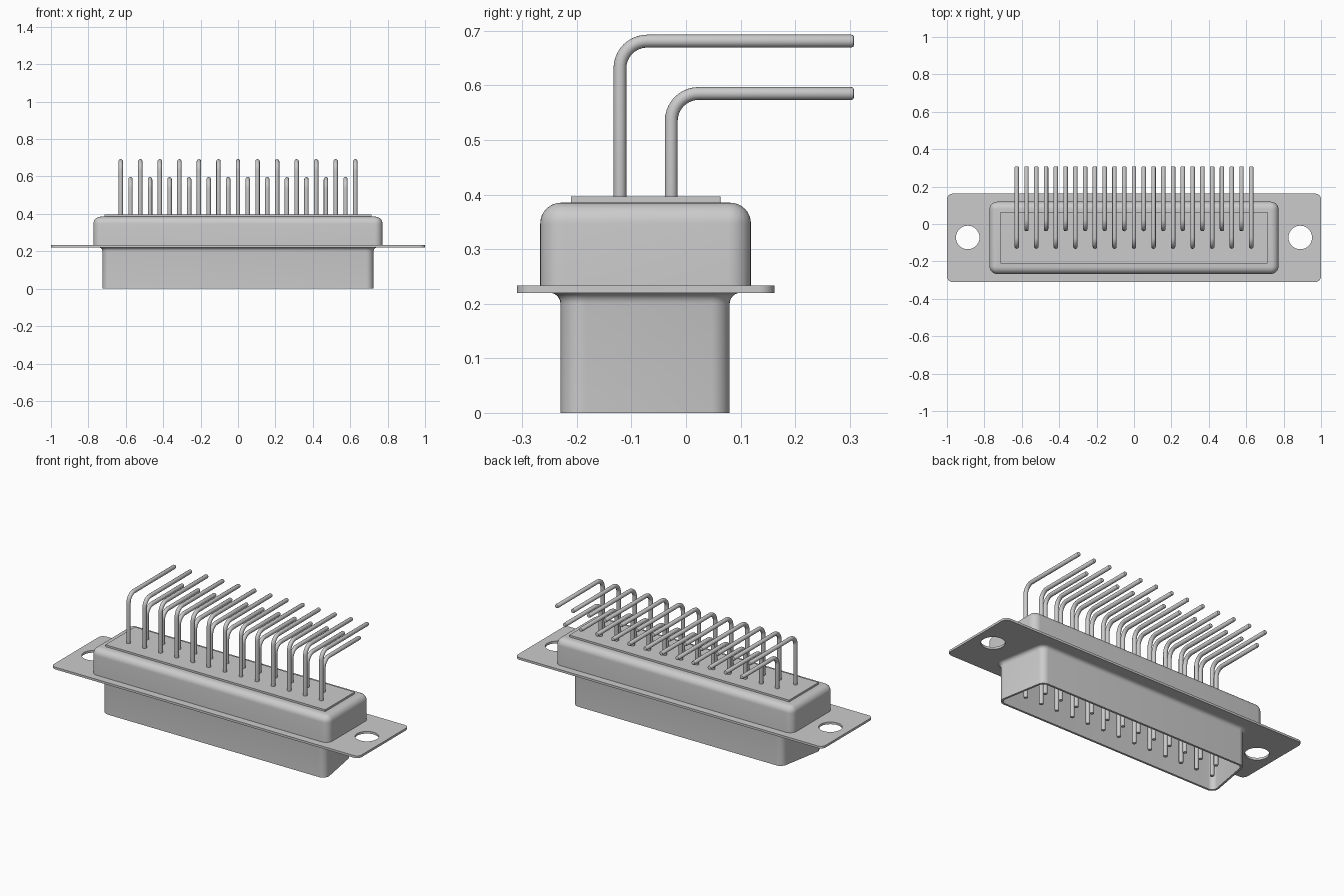
import bpy, bmesh
from math import pi, sin, cos, atan2, radians
from mathutils import Vector

if "Cube" in bpy.data.objects:
    bpy.data.objects.remove(bpy.data.objects["Cube"])


def rounded(centres, r, n=8):
    """Outline around counter-clockwise corner centres, rounded with radius r."""
    pts = []
    for i, c in enumerate(centres):
        p, q = centres[i - 1], centres[(i + 1) % len(centres)]
        a = atan2(c[1] - p[1], c[0] - p[0]) - pi / 2
        b = atan2(q[1] - c[1], q[0] - c[0]) - pi / 2
        sweep = (b - a) % (2 * pi)
        for k in range(n + 1):
            t = a + sweep * k / n
            pts.append((c[0] + r * cos(t), c[1] + r * sin(t)))
    return pts


def box_centres(hx, y0, y1, r):
    x = hx - r
    return [(-x, y0 + r), (x, y0 + r), (x, y1 - r), (-x, y1 - r)]


def loft(name, rings):
    """Skin equal-length rings of 3D points and cap both ends."""
    bm = bmesh.new()
    loops = [[bm.verts.new(p) for p in ring] for ring in rings]
    n = len(loops[0])
    for a, b in zip(loops, loops[1:]):
        for i in range(n):
            j = (i + 1) % n
            bm.faces.new((a[i], a[j], b[j], b[i]))
    bm.faces.new(loops[0][::-1])
    bm.faces.new(loops[-1])
    bmesh.ops.recalc_face_normals(bm, faces=bm.faces)
    mesh = bpy.data.meshes.new(name)
    bm.to_mesh(mesh)
    bm.free()
    ob = bpy.data.objects.new(name, mesh)
    bpy.context.collection.objects.link(ob)
    return ob


def stack(name, centres, profile):
    """Loft through (radius, z) steps around fixed corner centres."""
    return loft(name, [[(x, y, z) for x, y in rounded(centres, r)] for r, z in profile])


def smooth(ob):
    bpy.ops.object.select_all(action='DESELECT')
    ob.select_set(True)
    bpy.context.view_layer.objects.active = ob
    bpy.ops.object.shade_smooth_by_angle(angle=radians(35))


# Mounting flange with two screw holes
flange = stack("mounting_flange", box_centres(1.0, -0.31, 0.162, 0.03),
               [(0.03, 0.22), (0.03, 0.233)])
for side in (-1, 1):
    ring = [(side * 0.889 + 0.063 * cos(2 * pi * k / 40), -0.072 + 0.063 * sin(2 * pi * k / 40))
            for k in range(40)]
    cutter = loft("hole_cutter", [[(x, y, z) for x, y in ring] for z in (0.15, 0.3)])
    mod = flange.modifiers.new("hole", 'BOOLEAN')
    mod.operation = 'DIFFERENCE'
    mod.solver = 'EXACT'
    mod.object = cutter
    bpy.context.view_layer.objects.active = flange
    bpy.ops.object.modifier_apply(modifier=mod.name)
    bpy.data.objects.remove(cutter)
smooth(flange)

# D-shaped hollow shell, flared where it meets the flange
d_centres = [(-0.685, -0.19), (0.685, -0.19), (0.644, 0.04), (-0.644, 0.04)]
R, F, WALL = 0.04, 0.02, 0.012
profile = [(R + F * (1 - sin(t)), 0.22 - F * (1 - cos(t)))
           for t in (k * pi / 12 for k in range(7))]
profile += [(R, 0.0), (R - WALL, 0.0), (R - WALL, 0.219)]
smooth(stack("d_shell", d_centres, profile))

# Rear housing with rounded top edge
fil = 0.038
profile = [(0.042, 0.232)] + [(0.042 - fil * (1 - cos(t)), 0.385 - fil * (1 - sin(t)))
                              for t in (k * pi / 16 for k in range(9))]
smooth(stack("rear_housing", box_centres(0.773, -0.267, 0.119, 0.042), profile))

# Insulator plate on top of the housing
stack("insulator_plate", box_centres(0.715, -0.211, 0.063, 0.002),
      [(0.002, 0.38), (0.002, 0.396)])


# Right-angle pins
def make_pin(name, y, z, r=0.0118, bend=0.05, sides=16):
    z0, y1, ch = 0.012, 0.308, 0.005
    path = [(y, z0, pi / 2, r - ch), (y, z0 + ch * 0.3, pi / 2, r - ch * 0.3),
            (y, z0 + ch, pi / 2, r)]
    for k in range(11):
        t = k * pi / 20
        path.append((y + bend * (1 - cos(t)), z - bend * (1 - sin(t)), pi / 2 - t, r))
    path += [(y1 - ch, z, 0, r), (y1 - ch * 0.3, z, 0, r - ch * 0.3), (y1, z, 0, r - ch)]
    rings = []
    for py, pz, a, rad in path:
        normal = Vector((0, -sin(a), cos(a)))
        rings.append([Vector((0, py, pz)) + rad * (cos(u) * Vector((1, 0, 0)) + sin(u) * normal)
                      for u in (2 * pi * i / sides for i in range(sides))])
    ob = loft(name, rings)
    smooth(ob)
    return ob


PITCH = 0.1045
for name, count, y, z in (("front_pin", 13, -0.121, 0.681), ("back_pin", 12, -0.027, 0.585)):
    first = make_pin(name, y, z)
    for i in range(count):
        pin = first if i == 0 else first.copy()
        if i:
            bpy.context.collection.objects.link(pin)
        pin.location.x = (i - (count - 1) / 2) * PITCH
